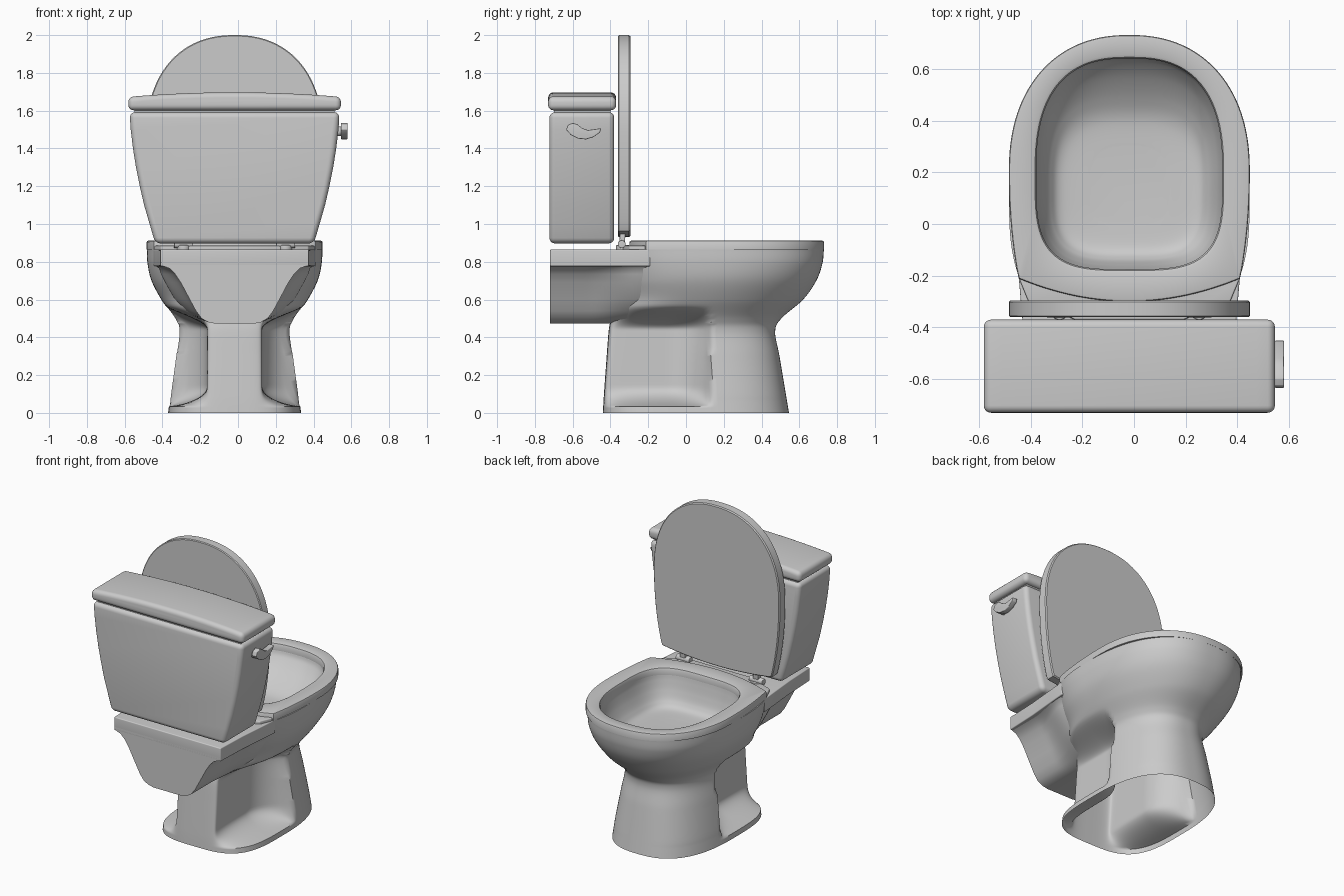
import bpy, bmesh, math

cube = bpy.data.objects.get("Cube")
if cube:
    bpy.data.objects.remove(cube, do_unlink=True)

CX = -0.018  # centre line of the fixture
SEGMENTS = 160

ceramic = bpy.data.materials.new("grey ceramic")
ceramic.use_nodes = True
ceramic.diffuse_color = (0.6, 0.6, 0.6, 1)
ceramic.node_tree.nodes["Principled BSDF"].inputs["Base Color"].default_value = (0.6, 0.6, 0.6, 1)


def finish(name, bm, bevel=0, angle=35):
    """Bevel the sharp edges, shade smoothly and link the part."""
    bmesh.ops.recalc_face_normals(bm, faces=bm.faces)
    if bevel:
        sharp = [e for e in bm.edges if e.calc_face_angle(0) > math.radians(30)]
        bmesh.ops.bevel(bm, geom=sharp, offset=bevel, segments=5, profile=0.5,
                        affect='EDGES', clamp_overlap=True)
    mesh = bpy.data.meshes.new(name)
    bm.to_mesh(mesh)
    bm.free()
    mesh.materials.append(ceramic)
    mesh.shade_smooth()
    mesh.set_sharp_from_angle(angle=math.radians(angle))
    obj = bpy.data.objects.new(name, mesh)
    bpy.context.collection.objects.link(obj)


def oval(section, centre=None):
    """Egg-like outline: height, half width, back, front, front and back squareness."""
    z, half, back, front, n_front, n_back = section
    cy = back + 0.45 * (front - back) if centre is None else centre
    points = []
    for i in range(SEGMENTS):
        t = math.tau * i / SEGMENTS
        c, s = math.cos(t), math.sin(t)
        n, reach = (n_front, front - cy) if s >= 0 else (n_back, cy - back)
        r = (abs(c) ** n + abs(s) ** n) ** (-1 / n)
        points.append((CX + half * r * c, cy + reach * r * s, z))
    return points


def seat_outline(z, inset, rear, bow):
    """Oval with tapering sides, cut off behind by a shallow arc."""
    ring = oval((z, 0.466 - inset, -0.78, 0.731 - inset, 2.25, 2.1), 0.2)
    return [(x, max(y, rear + inset + bow * ((x - CX) / 0.43) ** 2), z) for x, y, z in ring]


def smooth_sections(keys, steps=10):
    """Spline between key sections."""
    result = []
    for i in range(len(keys) - 1):
        a, b = keys[max(i - 1, 0)], keys[i]
        c, d = keys[i + 1], keys[min(i + 2, len(keys) - 1)]
        for k in range(steps):
            t = k / steps
            result.append([0.5 * (2 * q + (r - p) * t + (2 * p - 5 * q + 4 * r - s) * t * t
                                  + (3 * q - p - 3 * r + s) * t ** 3)
                           for p, q, r, s in zip(a, b, c, d)])
    return result + [keys[-1]]


def loft(name, rings, cap_start=False, cap_end=False, closed=False, angle=35):
    bm = bmesh.new()
    loops = [[bm.verts.new(p) for p in ring] for ring in rings]
    pairs = list(zip(loops, loops[1:]))
    if closed:
        pairs.append((loops[-1], loops[0]))
    for low, high in pairs:
        for i in range(len(low)):
            j = (i + 1) % len(low)
            bm.faces.new((low[i], low[j], high[j], high[i]))
    if cap_start:
        bm.faces.new(loops[0][::-1])
    if cap_end:
        bm.faces.new(loops[-1])
    finish(name, bm, angle=angle)


def prism(name, outline, low, high, place, bevel=0.0):
    """Extrude a flat outline; place maps (u, v, depth) to x, y, z."""
    bm = bmesh.new()
    a = [bm.verts.new(place(u, v, low)) for u, v in outline]
    b = [bm.verts.new(place(u, v, high)) for u, v in outline]
    bm.faces.new(a)
    bm.faces.new(b[::-1])
    for i in range(len(a)):
        j = (i + 1) % len(a)
        bm.faces.new((a[i], a[j], b[j], b[i]))
    finish(name, bm, bevel)


def mirrored(half):
    return [(CX + u, v) for u, v in half] + [(CX - u, v) for u, v in reversed(half)]


def along_y(u, v, d):
    return (u, d, v)


def along_x(u, v, d):
    return (d, u, v)


def along_z(u, v, d):
    return (u, v, d)


def ramp(a, b, v):
    t = min(max((v - a) / (b - a), 0), 1)
    return t * t * (3 - 2 * t)


def fillet(a, b, v):
    """Quarter-round rise, steep at a and level at b."""
    t = min(max((v - a) / (b - a), 0), 1)
    return (t * (2 - t)) ** 0.7


def recess(point):
    """Hollow the rear sides of the pedestal into a narrow column."""
    x, y, z = point
    amount = fillet(0.13, -0.1, y) * fillet(0.035, 0.14, z) * ramp(0.57, 0.44, z)
    u = x - CX
    narrow = u / (1 + (abs(u) / 0.146) ** 8) ** (1 / 8)
    return (CX + u + (narrow - u) * amount, y, z)


# Pedestal and bowl: outer skin, rim, then basin, open underneath
outer = smooth_sections([
    (0.0, 0.352, -0.44, 0.545, 2.6, 3.4),
    (0.06, 0.345, -0.437, 0.535, 2.6, 3.4),
    (0.12, 0.338, -0.433, 0.525, 2.6, 3.4),
    (0.3, 0.314, -0.42, 0.495, 2.5, 3.4),
    (0.43, 0.299, -0.41, 0.472, 2.4, 3.4),
    (0.5, 0.32, -0.40, 0.505, 2.3, 3),
    (0.6, 0.388, -0.40, 0.62, 2.2, 2.4),
    (0.7, 0.44, -0.42, 0.69, 2.3, 2.4),
    (0.79, 0.461, -0.44, 0.722, 2.4, 2.5),
    (0.864, 0.465, -0.45, 0.73, 2.4, 2.6)])
basin = smooth_sections([
    (0.864, 0.362, -0.178, 0.643, 2.6, 3.5),
    (0.83, 0.357, -0.172, 0.628, 2.6, 3.5),
    (0.77, 0.338, -0.158, 0.57, 2.8, 3.5),
    (0.71, 0.305, -0.135, 0.485, 3, 3.5),
    (0.675, 0.26, -0.095, 0.405, 3, 3.5),
    (0.665, 0.15, 0.0, 0.30, 3, 3.5)])
loft("bowl_and_pedestal", [[recess(p) for p in oval(s)] for s in outer]
     + [oval(s) for s in basin], cap_end=True, angle=60)

# Seat ring
hole = (-0.175, 0.64, 2.6, 3.5)
rear_arc = (-0.30, 0.09)
loft("seat", [seat_outline(z, inset, *rear_arc) for z, inset in (
    (0.864, 0), (0.904, 0), (0.910, 0.003), (0.912, 0.01))]
    + [oval(s) for s in ((0.911, 0.375, -0.19, 0.655, 2.6, 3.5),
                         (0.907, 0.365, -0.18, 0.645, 2.6, 3.5),
                         (0.895, 0.36, *hole), (0.864, 0.36, *hole))], closed=True)

# Raised seat lid, the same outline stood on end
loft("seat_lid", [[(x, z, y + 1.269) for x, y, z in seat_outline(depth, inset, -0.338, 0.035)]
                  for depth, inset in ((-0.36, 0.005), (-0.355, 0), (-0.302, 0), (-0.295, 0.006))],
     cap_start=True, cap_end=True)

# Rear shelf and hinge deck
prism("rear_shelf", mirrored([(0.393, -0.72), (0.402, -0.5), (0.418, -0.32), (0.429, -0.19)]),
      0.776, 0.865, along_z, 0.006)
prism("hinge_deck", mirrored([(0.21, -0.37), (0.39, -0.30), (0.425, -0.215), (0.3, -0.2)]),
      0.855, 0.885, along_z, 0.006)

# Trap housing, flaring forward into the bowl: height, width behind, width at the bowl
trap = [(0.80, 0.39, 0.42), (0.78, 0.385, 0.42), (0.765, 0.345, 0.40), (0.735, 0.315, 0.39),
        (0.69, 0.285, 0.368), (0.605, 0.24, 0.32), (0.54, 0.205, 0.26), (0.5, 0.175, 0.20),
        (0.48, 0.14, 0.14), (0.472, 0.1, 0.1)]
rings = []
for y in [-0.72] + [-0.54 + 0.02 * k for k in range(18)]:
    flare = ramp(-0.52, -0.24, y)
    rings.append([(u, y, v) for u, v in
                  mirrored([(a + (b - a) * flare, z) for z, a, b in trap])])
loft("trap_housing", rings, cap_start=True, cap_end=True, angle=45)

# Tank, its neck and its arched cover
prism("tank", mirrored([(0.42, 0.897), (0.45, 1.0), (0.479, 1.1), (0.502, 1.2), (0.522, 1.3),
                        (0.538, 1.4), (0.55, 1.5), (0.556, 1.592)]), -0.723, -0.38, along_y, 0.03)
prism("tank_neck", mirrored([(0.53, 1.55), (0.53, 1.615)]), -0.70, -0.40, along_y)
arch = [(0.563 * k / 8, 1.697 - 0.024 * (k / 8) ** 2) for k in range(8, 0, -1)]
prism("tank_cover", mirrored([(0.563, 1.602)] + arch), -0.73, -0.37, along_y, 0.028)

# Flush lever
lever = [(-0.635, 1.50), (-0.625, 1.525), (-0.60, 1.535), (-0.575, 1.528), (-0.55, 1.508),
         (-0.52, 1.497), (-0.45, 1.507), (-0.455, 1.485), (-0.49, 1.46), (-0.53, 1.448),
         (-0.57, 1.452), (-0.61, 1.472)]
prism("flush_lever", lever, 0.545, 0.58, along_x, 0.004)


def disc(y, z, r):
    return [(y + r * math.cos(math.tau * k / 24), z + r * math.sin(math.tau * k / 24))
            for k in range(24)]


prism("lever_stem", disc(-0.59, 1.49, 0.025), 0.51, 0.555, along_x)

# Hinges joining lid and shelf
for side, word in ((1, "left"), (-1, "right")):
    x = CX + side * 0.27
    prism(word + "_hinge_barrel", disc(-0.34, 0.893, 0.021), x - 0.05, x + 0.05, along_x, 0.004)
    prism(word + "_hinge_foot", disc(x, -0.335, 0.035), 0.86, 0.888, along_z, 0.004)
    prism(word + "_hinge_arm", [(-0.355, 0.885), (-0.325, 0.885), (-0.32, 0.95), (-0.35, 0.95)],
          x - 0.02, x + 0.02, along_x, 0.004)
